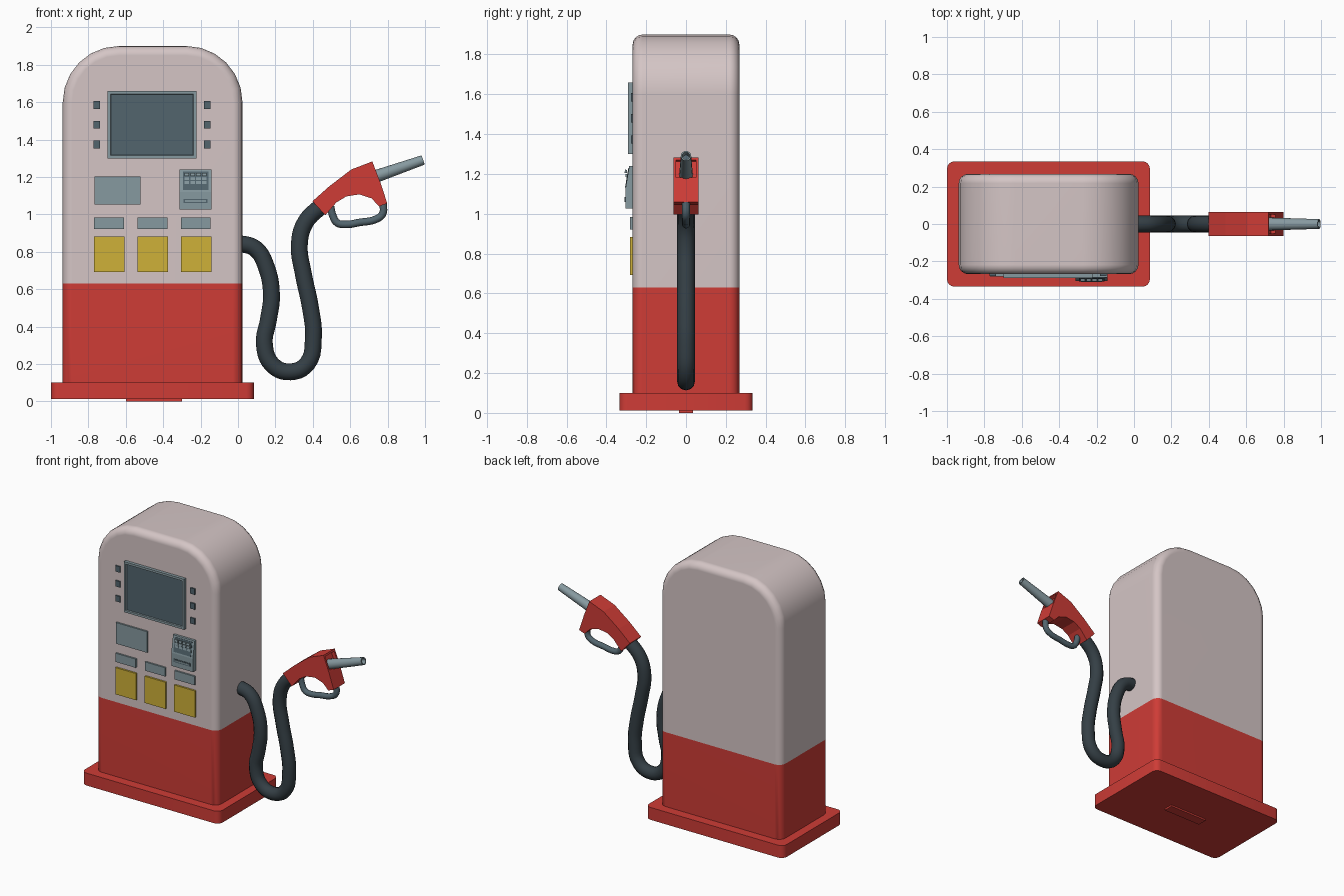
import bpy, bmesh
from math import radians, sin, cos, pi
from mathutils import Vector

if "Cube" in bpy.data.objects:
    bpy.data.objects.remove(bpy.data.objects["Cube"])


def material(name, rgb):
    m = bpy.data.materials.new(name)
    m.use_nodes = True
    m.diffuse_color = (*rgb, 1)
    m.node_tree.nodes["Principled BSDF"].inputs["Base Color"].default_value = (*rgb, 1)
    return m


RED = material("red", (0.62, 0.045, 0.037))
CREAM = material("cream", (0.66, 0.56, 0.56))
GREY = material("blue grey", (0.24, 0.32, 0.35))
SLATE = material("slate", (0.085, 0.13, 0.155))
RUBBER = material("dark rubber", (0.035, 0.05, 0.06))
YELLOW = material("yellow", (0.62, 0.44, 0.04))


def finish(name, bm, mats, smooth=None):
    bmesh.ops.recalc_face_normals(bm, faces=bm.faces)
    mesh = bpy.data.meshes.new(name)
    bm.to_mesh(mesh)
    bm.free()
    for m in mats:
        mesh.materials.append(m)
    ob = bpy.data.objects.new(name, mesh)
    bpy.context.collection.objects.link(ob)
    if smooth:
        bpy.ops.object.select_all(action='DESELECT')
        ob.select_set(True)
        bpy.context.view_layer.objects.active = ob
        bpy.ops.object.shade_smooth_by_angle(angle=radians(smooth))
    return ob


def box_bm(x0, x1, y0, y1, z0, z1):
    bm = bmesh.new()
    bmesh.ops.create_cube(bm, size=1)
    for v in bm.verts:
        v.co = Vector((x0 if v.co.x < 0 else x1,
                       y0 if v.co.y < 0 else y1,
                       z0 if v.co.z < 0 else z1))
    return bm


def box(name, mat, *bounds):
    return finish(name, box_bm(*bounds), [mat])


def prism_bm(points, direction):
    """Extrude a closed outline of 3D points along a direction."""
    bm = bmesh.new()
    face = bm.faces.new([bm.verts.new(p) for p in points])
    ext = bmesh.ops.extrude_face_region(bm, geom=[face])
    moved = [g for g in ext["geom"] if isinstance(g, bmesh.types.BMVert)]
    bmesh.ops.translate(bm, verts=moved, vec=direction)
    bmesh.ops.recalc_face_normals(bm, faces=bm.faces)
    return bm


def tube(name, mat, radius, points):
    """Round tube through points in the y = 0 plane."""
    cu = bpy.data.curves.new(name, 'CURVE')
    cu.dimensions = '3D'
    cu.bevel_depth = radius
    cu.bevel_resolution = 4
    cu.resolution_u = 5
    cu.use_fill_caps = True
    sp = cu.splines.new('BEZIER')
    sp.bezier_points.add(len(points) - 1)
    for bp, (x, z) in zip(sp.bezier_points, points):
        bp.co = (x, 0, z)
        bp.handle_left_type = bp.handle_right_type = 'AUTO'
    cu.materials.append(mat)
    ob = bpy.data.objects.new(name, cu)
    bpy.context.collection.objects.link(ob)


# Base slab with rounded corners, and the thin plate beneath it
bm = box_bm(-1, 0.085, -0.335, 0.335, 0.012, 0.1)
upright = [e for e in bm.edges if abs(e.verts[0].co.z - e.verts[1].co.z) > 0.05]
bmesh.ops.bevel(bm, geom=upright, offset=0.04, segments=4, profile=0.5, affect='EDGES')
finish("base", bm, [RED], 35)
box("underside_plate", RED, -0.6, -0.3, -0.035, 0.035, 0, 0.013)

# Cabinet: arched outline with rounded rims, lower band red
LEFT, RIGHT, TOP, R, N = -0.937, 0.024, 1.9, 0.3, 6
outline = [(LEFT, 0.03), (RIGHT, 0.03)]
for cx, start in ((RIGHT - R, 0), (LEFT + R, pi / 2)):
    for i in range(N + 1):
        a = start + i * pi / 2 / N
        outline.append((cx + R * cos(a), TOP - R + R * sin(a)))
bm = prism_bm([(x, -0.268, z) for x, z in outline], (0, 0.536, 0))
rims = [e for e in bm.edges if abs(e.verts[0].co.y - e.verts[1].co.y) < 0.01]
bmesh.ops.bevel(bm, geom=rims, offset=0.05, segments=4, profile=0.5, affect='EDGES')
bmesh.ops.bisect_plane(bm, geom=bm.verts[:] + bm.edges[:] + bm.faces[:],
                       plane_co=(0, 0, 0.63), plane_no=(0, 0, 1))
for f in bm.faces:
    f.material_index = 1 if f.calc_center_median().z < 0.63 else 0
cabinet = finish("cabinet", bm, [CREAM, RED], 40)
cabinet.modifiers.new("even_shading", 'WEIGHTED_NORMAL').keep_sharp = True

# Screen: frame with a recessed dark display
WALL = -0.26
bm = box_bm(-0.697, -0.222, -0.29, WALL, 1.3, 1.66)
bm.normal_update()
front = min(bm.faces, key=lambda f: f.calc_center_median().y)
bmesh.ops.inset_region(bm, faces=[front], thickness=0.022, depth=0)
bmesh.ops.inset_region(bm, faces=[front], thickness=0.004, depth=-0.008)
front.material_index = 1
finish("screen", bm, [GREY, SLATE])

# Buttons either side of the screen
for side, x in (("right", -0.755), ("left", -0.165)):
    for i in range(3):
        z = 1.585 - i * 0.106
        box(f"{side}_button_{i + 1}", SLATE, x - 0.018, x + 0.018, -0.277, WALL,
            z - 0.021, z + 0.021)

# Receipt panel, labels and grade buttons
box("receipt_panel", GREY, -0.767, -0.521, -0.28, WALL, 1.053, 1.203)
for i in range(3):
    x = -0.77 + i * 0.232
    box(f"grade_label_{i + 1}", GREY, x, x + 0.16, -0.28, WALL, 0.922, 0.984)
    box(f"grade_button_{i + 1}", YELLOW, x, x + 0.163, -0.281, WALL, 0.692, 0.882)

# Payment terminal: wedge body, keypad and card slot
side = [(WALL, 1.026), (-0.305, 1.026), (-0.305, 1.12), (-0.285, 1.24), (WALL, 1.24)]
finish("terminal", prism_bm([(-0.312, y, z) for y, z in side], (0.17, 0, 0)), [GREY])
TILT = radians(-9.5)


def tilted_plate(name, mat, x, up, w, h, lift):
    ob = box(name, mat, -w / 2, w / 2, -lift, 0.004, -h / 2, h / 2)
    ob.rotation_euler.x = TILT
    ob.location = (x, -0.295 + up * sin(TILT), 1.18 + up * cos(TILT))


tilted_plate("keypad", SLATE, -0.227, 0, 0.136, 0.1, 0.003)
for row in range(4):
    for col in range(4):
        tilted_plate(f"key_{row}_{col}", GREY, -0.227 + (col - 1.5) * 0.031,
                     (1.5 - row) * 0.022, 0.025, 0.016, 0.007)
box("card_slot", SLATE, -0.292, -0.162, -0.308, -0.3, 1.06, 1.083)
box("card_slot_lip", GREY, -0.284, -0.17, -0.31, -0.3, 1.067, 1.076)

# Hose
tube("hose", RUBBER, 0.045, [
    (-0.02, 0.84), (0.03, 0.84), (0.095, 0.815), (0.152, 0.717), (0.179, 0.567),
    (0.163, 0.438), (0.141, 0.305), (0.184, 0.195), (0.28, 0.158), (0.371, 0.203),
    (0.403, 0.342), (0.387, 0.503), (0.35, 0.679), (0.328, 0.84), (0.36, 0.957),
    (0.45, 1.05)])

# Nozzle grip with a recess around the spout
grip = [(0.398, 1.07), (0.488, 1.15), (0.606, 1.24), (0.718, 1.283), (0.761, 1.171),
        (0.798, 1.059), (0.755, 1.043), (0.713, 1.086), (0.649, 1.107), (0.579, 1.096),
        (0.526, 1.064), (0.467, 0.995)]
bm = prism_bm([(x, -0.063, z) for x, z in grip], (0, 0.126, 0))
socket = min(bm.faces, key=lambda f: (f.calc_center_median() - Vector((0.74, 0, 1.227))).length)
bmesh.ops.inset_region(bm, faces=[socket], thickness=0.018, depth=0)
bmesh.ops.inset_region(bm, faces=[socket], thickness=0.001, depth=-0.025)
finish("nozzle_grip", bm, [RED])

# Spout: slightly tapered pipe with a hollow tip
a, b = Vector((0.7, 0, 1.19)), Vector((0.99, 0, 1.291))
bm = bmesh.new()
bmesh.ops.create_cone(bm, cap_ends=True, segments=16, radius1=0.035, radius2=0.026,
                      depth=(b - a).length)
bm.normal_update()
tip = max(bm.faces, key=lambda f: f.calc_center_median().z)
bmesh.ops.inset_region(bm, faces=[tip], thickness=0.007, depth=0)
bmesh.ops.inset_region(bm, faces=[tip], thickness=0.001, depth=-0.04)
tip.material_index = 1
spout = finish("spout", bm, [GREY, SLATE], 40)
spout.location = (a + b) / 2
spout.rotation_euler = (b - a).to_track_quat('Z', 'Y').to_euler()

# Trigger guard
tube("trigger_guard", SLATE, 0.02, [
    (0.495, 1.04), (0.508, 0.99), (0.53, 0.955), (0.575, 0.946), (0.65, 0.957),
    (0.735, 0.973), (0.772, 1.0), (0.777, 1.06)])
